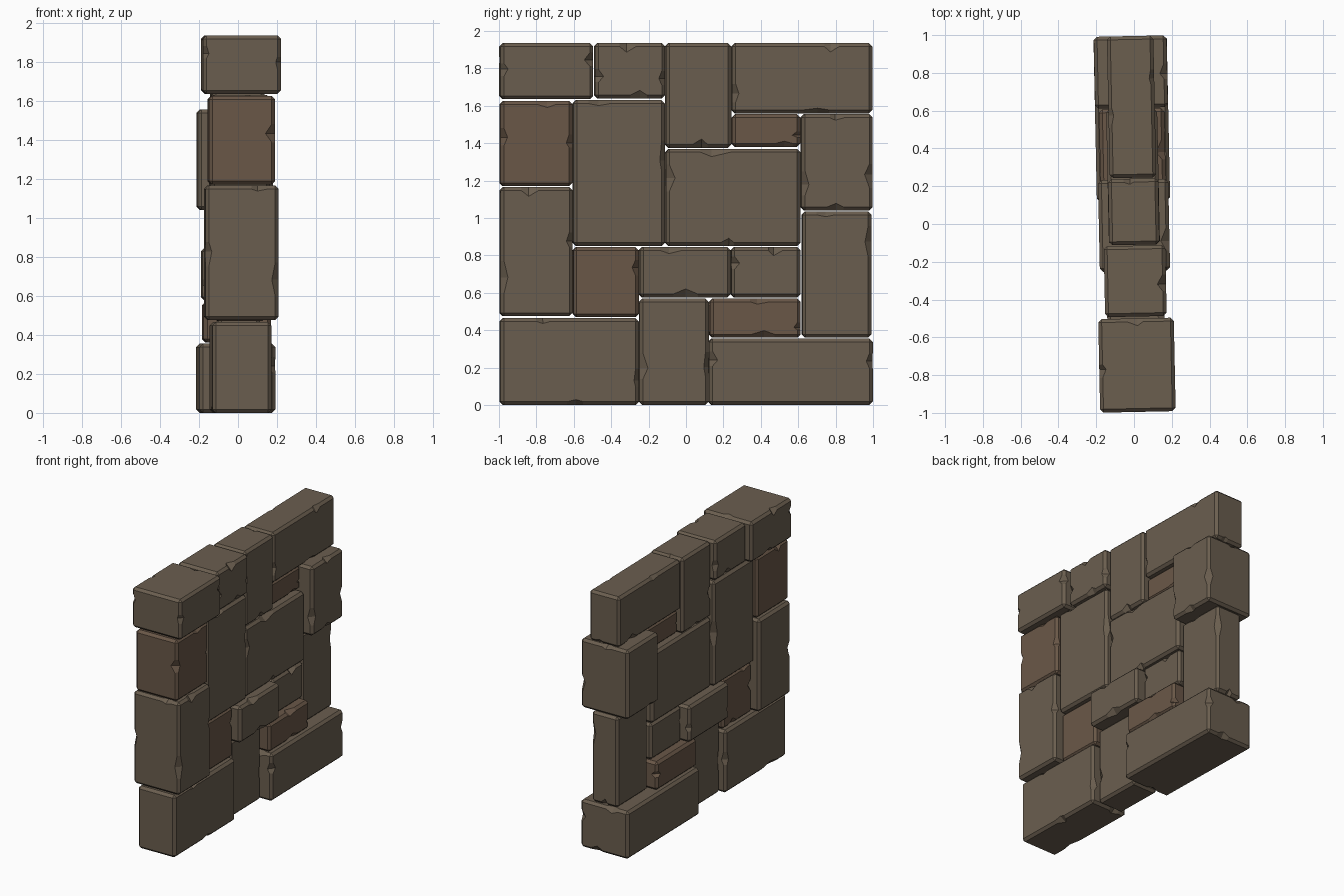
import bpy, bmesh, math, random
from mathutils import Matrix, Vector

if "Cube" in bpy.data.objects:
    bpy.data.objects.remove(bpy.data.objects["Cube"])

random.seed(7)


def material(name, rgb):
    m = bpy.data.materials.new(name)
    m.diffuse_color = (*rgb, 1)
    m.use_nodes = True
    m.node_tree.nodes["Principled BSDF"].inputs["Base Color"].default_value = m.diffuse_color
    return m


STONE = material("stone", (0.145, 0.112, 0.078))
BROWN = material("brown_stone", (0.143, 0.096, 0.064))
TURN = Matrix.Rotation(math.radians(1.2), 4, 'Z')   # whole wall is slightly turned
CHAMFER = 0.018


def chip(bm, face):
    """Widen one chamfer strip with a V-shaped notch."""
    edges = sorted(face.edges, key=lambda e: -e.calc_length())[:2]
    length = edges[0].calc_length()
    mid = random.uniform(0.2, 0.8)
    spread = min(0.15, random.uniform(0.04, 0.11) / length)
    cuts = [mid - spread, mid, mid + spread * random.uniform(0.5, 1)]
    axis = (edges[0].verts[1].co - edges[0].verts[0].co).normalized()
    across = [(e.verts[0].co + e.verts[1].co) / 2 for e in edges]
    big = [next(f for f in e.link_faces if f is not face).normal.copy() for e in edges]
    rows = []
    for e in edges:
        a, b = e.verts
        if (b.co - a.co).dot(axis) < 0:
            a, b = b, a
        start, full = a.co.copy(), b.co - a.co
        row, cur, last = [], e, a
        for t in cuts:
            _, v = bmesh.utils.edge_split(cur, last, 0.5)
            v.co = start + full * t
            row.append(v)
            cur = next(k for k in v.link_edges if k.other_vert(v) is b)
            last = v
        rows.append(row)
    for p, q in zip(*rows):
        bmesh.ops.connect_vert_pair(bm, verts=[p, q])
    # pull the middle pair away from the corner, staying in each large face
    w = across[1] - across[0]
    for row, n, sign in ((rows[0], big[0], -1), (rows[1], big[1], 1)):
        inward = (w - n * w.dot(n)).normalized() * sign
        row[1].co += inward * random.uniform(0.008, 0.032)


def block(name, y0, y1, z0, z1, half, mat=STONE):
    bm = bmesh.new()
    bmesh.ops.create_cube(bm, size=1)
    size = Vector((2 * half, y1 - y0, z1 - z0))
    bmesh.ops.scale(bm, vec=size, verts=bm.verts)
    bmesh.ops.bevel(bm, geom=bm.edges[:], offset=CHAMFER, segments=1,
                    affect='EDGES', profile=0.5)
    bm.normal_update()
    strips = [f for f in bm.faces if len(f.verts) == 4
              and sum(abs(c) > 0.3 for c in f.normal) == 2]
    for f in random.sample(strips, 6):
        chip(bm, f)
    bmesh.ops.translate(bm, vec=(0, (y0 + y1) / 2, (z0 + z1) / 2), verts=bm.verts)
    bm.transform(TURN)
    bmesh.ops.recalc_face_normals(bm, faces=bm.faces)
    me = bpy.data.meshes.new(name)
    bm.to_mesh(me)
    bm.free()
    me.materials.append(mat)
    bpy.context.collection.objects.link(bpy.data.objects.new(name, me))


# Blocks: y range, z range, half thickness
# top course
block("top_block_1", -0.995, -0.50, 1.635, 1.935, 0.20)
block("top_block_2", -0.49, -0.115, 1.64, 1.935, 0.163)
block("top_block_3", -0.11, 0.24, 1.375, 1.935, 0.133)
block("top_block_4", 0.245, 0.995, 1.56, 1.935, 0.123)
# upper middle
block("upper_block_1", -0.995, -0.61, 1.17, 1.625, 0.17, BROWN)
block("upper_block_2", -0.605, -0.115, 0.85, 1.63, 0.152)
block("upper_block_3", 0.245, 0.61, 1.38, 1.555, 0.10, BROWN)
block("upper_block_4", 0.615, 0.995, 1.04, 1.555, 0.193)
block("upper_block_5", -0.11, 0.61, 0.85, 1.37, 0.135)
# lower middle
block("lower_block_1", -0.995, -0.61, 0.475, 1.165, 0.188)
block("lower_block_2", -0.605, -0.255, 0.47, 0.845, 0.13, BROWN)
block("lower_block_3", -0.25, 0.235, 0.575, 0.845, 0.186)
block("lower_block_4", 0.24, 0.61, 0.575, 0.845, 0.125)
block("lower_block_5", 0.62, 0.99, 0.36, 1.035, 0.107)
block("lower_block_6", 0.125, 0.61, 0.36, 0.57, 0.173, BROWN)
# bottom course
block("bottom_block_1", -0.995, -0.255, 0.0, 0.465, 0.152)
block("bottom_block_2", -0.25, 0.12, 0.0, 0.57, 0.107)
block("bottom_block_3", 0.12, 0.995, 0.0, 0.355, 0.194)
